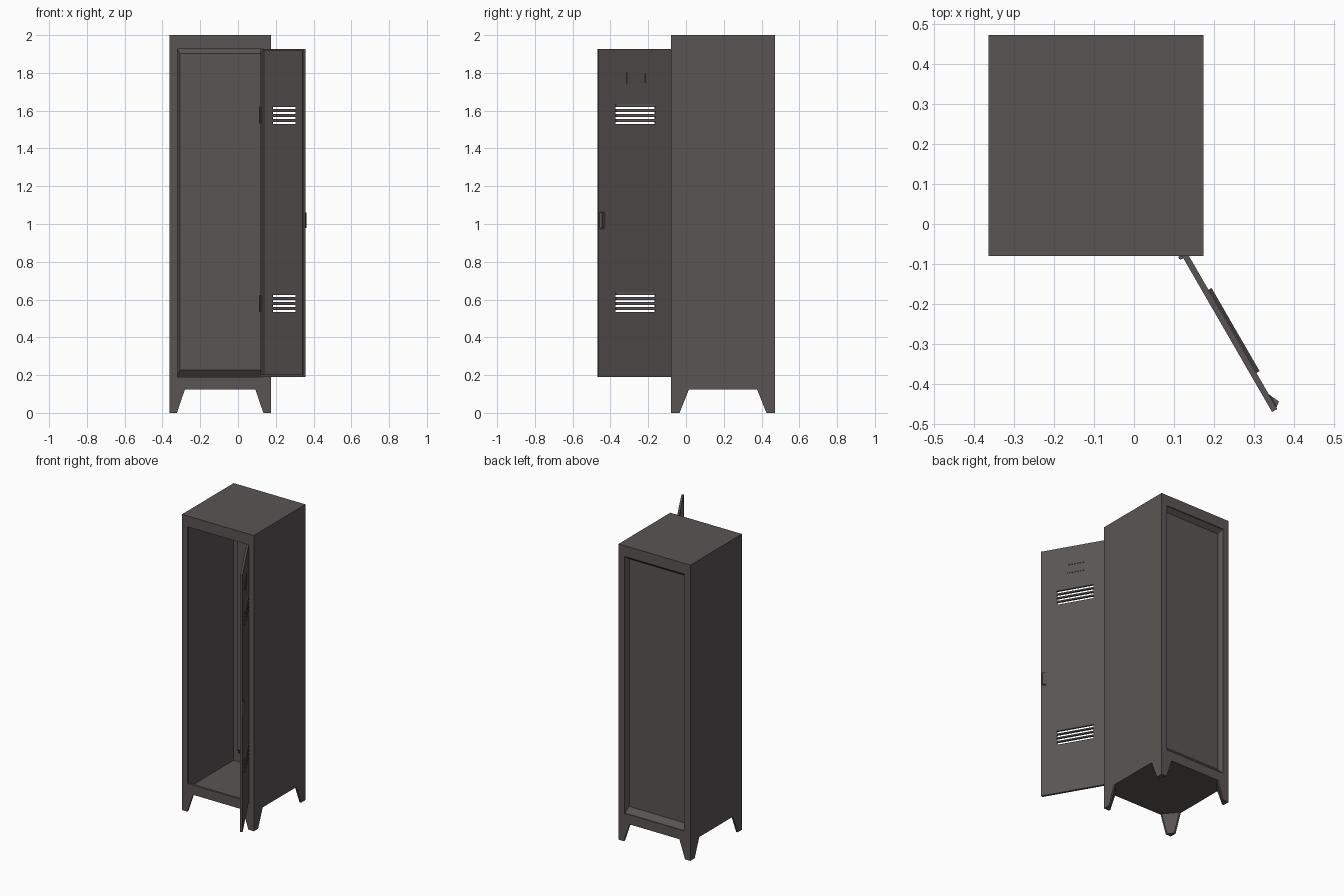
import bpy, bmesh, math
from mathutils import Vector

if "Cube" in bpy.data.objects:
    bpy.data.objects.remove(bpy.data.objects["Cube"])


def material(name, rgb):
    m = bpy.data.materials.new(name)
    m.diffuse_color = (*rgb, 1)
    m.use_nodes = True
    m.node_tree.nodes["Principled BSDF"].inputs["Base Color"].default_value = m.diffuse_color
    return m


grey = material("warm_grey_steel", (0.10, 0.091, 0.087))
dark = material("dark_handle_metal", (0.045, 0.041, 0.04))

HINGE, ANGLE = Vector((0.12, -0.08, 0)), -math.pi / 3   # open door frame


def finish(bm, name, mat=grey, on_door=False):
    bmesh.ops.recalc_face_normals(bm, faces=bm.faces)
    me = bpy.data.meshes.new(name)
    bm.to_mesh(me)
    bm.free()
    me.materials.append(mat)
    ob = bpy.data.objects.new(name, me)
    bpy.context.collection.objects.link(ob)
    if on_door:   # local x runs along the door, local y is outward
        ob.location, ob.rotation_euler = HINGE, (0, 0, ANGLE)
    return ob


def loft(bm, loops, cap=True):
    """Join equally sized point loops, optionally closing both ends."""
    rows = [[bm.verts.new(p) for p in lp] for lp in loops]
    n = len(rows[0])
    for a, b in zip(rows, rows[1:]):
        for i in range(n):
            bm.faces.new((a[i], a[(i + 1) % n], b[(i + 1) % n], b[i]))
    if cap:
        bm.faces.new(rows[0])
        bm.faces.new(rows[-1])
    return rows


def rect(r, y):
    x0, x1, z0, z1 = r
    return [(x0, y, z0), (x1, y, z0), (x1, y, z1), (x0, y, z1)]


def ring(name, outer, inner, y0, y1, **kw):
    bm = bmesh.new()
    loft(bm, [rect(outer, y0), rect(outer, y1), rect(inner, y1),
              rect(inner, y0), rect(outer, y0)], cap=False)
    bmesh.ops.remove_doubles(bm, verts=bm.verts, dist=1e-6)
    return finish(bm, name, **kw)


def plate(name, r, y0, y1, **kw):
    bm = bmesh.new()
    loft(bm, [rect(r, y0), rect(r, y1)])
    return finish(bm, name, **kw)


# Cabinet shell: folded sheet with frames front and back
X0, X1, Y0, Y1, ZB = -0.363, 0.174, -0.08, 0.472, 0.125
T = 0.006
OUT = (X0, X1, ZB, 2.0)
INN = (X0 + T, X1 - T, ZB + T, 2.0 - T)
OPEN = (-0.32, 0.13, 0.19, 1.927)
ring("cabinet_shell", OUT, INN, Y0, Y1)
ring("front_frame", INN, OPEN, Y0, Y0 + 0.015)
ring("back_frame", INN, OPEN, Y1 - 0.01, Y1)

# Back panel, pressed inward with sloping borders
bm = bmesh.new()
pressed = (-0.308, 0.118, 0.226, 1.902)
rows = loft(bm, [rect(OPEN, Y1 - 0.005), rect(pressed, Y1 - 0.036)], cap=False)
bm.faces.new(rows[1])
back = finish(bm, "back_panel")
back.modifiers.new("thickness", "SOLIDIFY").thickness = 0.003

# Four tapering corner legs with diagonal inner faces
for lx, sx, side in ((X0, 1, "left"), (X1, -1, "right")):
    for ly, sy, end in ((Y0, 1, "front"), (Y1, -1, "back")):
        bm = bmesh.new()
        loops = []
        for z, a, b, t in ((0, 0.04, 0.046, 0.012), (ZB, 0.082, 0.096, 0.012)):
            prof = [(0, 0), (a, 0), (a, t), (t, b), (0, b)]
            loops.append([(lx + sx * p, ly + sy * q, z) for p, q in prof])
        loft(bm, loops)
        finish(bm, f"{end}_{side}_leg")

# Door sheet: a grid with the ventilation slits left out
W, DZ0, DZ1, DT = 0.45, 0.19, 1.927, 0.015
V0, V1, SLIT = 0.106, 0.346, 0.011
slits = [base + 0.0265 * i for base in (0.534, 1.53) for i in range(4)]
us = [0, V0, V1, W]
zs = sorted([DZ0, DZ1] + slits + [z + SLIT for z in slits])
bm = bmesh.new()
grid = [[bm.verts.new((u, DT, z)) for u in us] for z in zs]
for j in range(len(zs) - 1):
    for i in range(3):
        if i == 1 and zs[j] in slits:
            continue
        bm.faces.new((grid[j][i], grid[j][i + 1], grid[j + 1][i + 1], grid[j + 1][i]))
geo = bmesh.ops.extrude_face_region(bm, geom=bm.faces[:] + bm.edges[:] + bm.verts[:])
for v in geo["geom"]:
    if isinstance(v, bmesh.types.BMVert):
        v.co.y -= 0.003
bmesh.ops.dissolve_limit(bm, angle_limit=0.01, verts=bm.verts, edges=bm.edges)
finish(bm, "door_sheet", on_door=True)

# Folded rim behind the door sheet
ring("door_rim", (0, W, DZ0, DZ1), (0.012, W - 0.012, DZ0 + 0.012, DZ1 - 0.012),
     0, DT - 0.003, on_door=True)

# Louvre hoods above the slits
bm = bmesh.new()
for z in slits:
    prof = [(DT, z + SLIT), (DT + 0.009, z + SLIT), (DT, z + 0.0255)]
    loft(bm, [[(u, y, h) for y, h in prof] for u in (V0, V1)])
finish(bm, "door_louvres", on_door=True)

# Card holder frame
ring("card_holder", (0.16, 0.28, 1.74, 1.803), (0.166, 0.274, 1.746, 1.797),
     DT, DT + 0.003, on_door=True)

# Wedge-shaped pull handle
bm = bmesh.new()
prof = [(0.408, DT), (0.436, DT + 0.013), (0.446, DT)]
loft(bm, [[(u, y, z) for u, y in prof] for z in (0.978, 1.06)])
finish(bm, "door_handle", on_door=True)
plate("handle_base", (0.412, 0.442, 0.972, 1.066), DT, DT + 0.002, mat=dark, on_door=True)

# Hinge barrels
for z, name in ((0.58, "lower_hinge"), (1.577, "upper_hinge")):
    bm = bmesh.new()
    loft(bm, [[(0.117 + 0.006 * math.cos(k * math.pi / 4),
                -0.083 + 0.006 * math.sin(k * math.pi / 4), z + d)
               for k in range(8)] for d in (-0.045, 0.045)])
    finish(bm, name)
